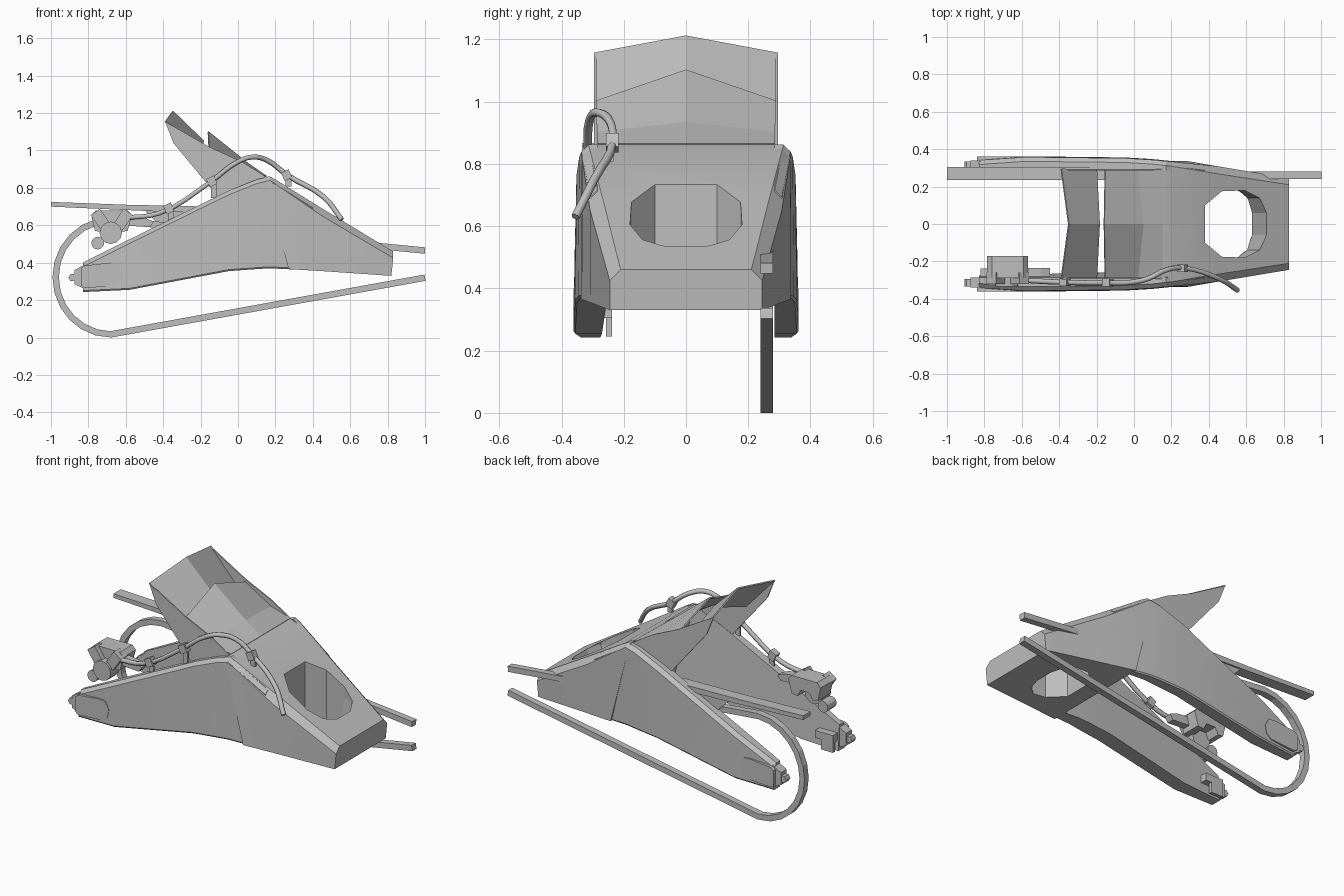
import bpy, bmesh, math
from mathutils import Vector

if "Cube" in bpy.data.objects:
    bpy.data.objects.remove(bpy.data.objects["Cube"])

grey = bpy.data.materials.new("plain_grey")
grey.use_nodes = True
grey.diffuse_color = (0.52, 0.52, 0.52, 1)
grey.node_tree.nodes["Principled BSDF"].inputs["Base Color"].default_value = (0.52, 0.52, 0.52, 1)


def finish(name, bm, smooth=None):
    bmesh.ops.recalc_face_normals(bm, faces=bm.faces[:])
    mesh = bpy.data.meshes.new(name)
    bm.to_mesh(mesh)
    bm.free()
    mesh.materials.append(grey)
    obj = bpy.data.objects.new(name, mesh)
    bpy.context.scene.collection.objects.link(obj)
    if smooth:
        bpy.ops.object.select_all(action='DESELECT')
        obj.select_set(True)
        bpy.context.view_layer.objects.active = obj
        bpy.ops.object.shade_smooth_by_angle(angle=math.radians(smooth))
    return obj


def loft(name, rings, smooth=None):
    """Skin a row of closed rings and cap both ends."""
    bm = bmesh.new()
    rows = [[bm.verts.new(p) for p in ring] for ring in rings]
    for a, b in zip(rows, rows[1:]):
        for i in range(len(a)):
            j = (i + 1) % len(a)
            bm.faces.new((a[i], a[j], b[j], b[i]))
    bm.faces.new(rows[0])
    bm.faces.new(rows[-1])
    return finish(name, bm, smooth)


def prism(name, outline, y0, y1):
    """Extrude an xz outline along y."""
    return loft(name, [[(x, y, z) for x, z in outline] for y in (y0, y1)])


def disc(cx, cz, r, n=12):
    return [(cx + r * math.cos(2 * math.pi * i / n), cz + r * math.sin(2 * math.pi * i / n)) for i in range(n)]


def box(name, x0, x1, y0, y1, z0, z1):
    return prism(name, [(x0, z0), (x1, z0), (x1, z1), (x0, z1)], y0, y1)


def sheet(name, rows, thick=0.008):
    """Thin folded plate from rows of points."""
    bm = bmesh.new()
    grid = [[bm.verts.new(p) for p in row] for row in rows]
    for a, b in zip(grid, grid[1:]):
        for i in range(len(a) - 1):
            bm.faces.new((a[i], a[i + 1], b[i + 1], b[i]))
    obj = finish(name, bm)
    mod = obj.modifiers.new("thickness", 'SOLIDIFY')
    mod.thickness = thick
    mod.offset = 0
    return obj


# Swingarm side arms: x, bottom, top, outer y, extra inner width of the right arm's bottom edge
stations = [(-0.83, 0.243, 0.40, 0.345, 0.01), (-0.58, 0.255, 0.525, 0.362, 0.015),
            (-0.05, 0.355, 0.785, 0.356, 0.03), (0.10, 0.366, 0.845, 0.347, 0.035),
            (0.17, 0.37, 0.862, 0.34, 0.035), (0.40, 0.359, 0.716, 0.312, 0.035)]
for side, label in ((1, "left"), (-1, "right")):
    rings = []
    for x, zb, zt, yo, wide in stations:
        c = 0.022
        inner = 0.285 - (wide if side < 0 else 0)
        prof = [(inner, zb), (yo - 0.006, zb), (yo, zb + 0.008), (yo - 0.004, zt - c), (yo - c - 0.005, zt), (0.285, zt)]
        rings.append([(x, side * y, z) for y, z in prof])
    loft(label + "_arm", rings, 25)

# Cross body joining the arms, with a raked rear wall: top x, bottom x, bottom, top, half width, chamfer
rings = []
for xt, xb, zb, zt, yo, c in ((0.15, 0.27, 0.366, 0.862, 0.338, 0.025), (0.2, 0.3, 0.364, 0.845, 0.334, 0.025),
                              (0.45, 0.45, 0.355, 0.69, 0.308, 0.04), (0.83, 0.82, 0.33, 0.46, 0.245, 0.035)):
    half = [(xb, yo, zb), (xt, yo, zt - c), (xt, yo - c, zt)]
    rings.append(half + [(x, -y, z) for x, y, z in reversed(half)])
body = loft("cross_body", rings, 20)

# Shock opening through the body, its front wall leaning back
hole = [(0.38, 0.10), (0.47, 0.175), (0.59, 0.18), (0.67, 0.14), (0.71, 0.06)]
hole += [(x, -y) for x, y in reversed(hole)]
cutter = loft("opening_cutter", [[(x - lean * max(0, x - 0.47), y, z) for x, y in hole]
                                 for z, lean in ((0.3, 0.4), (0.54, 0), (1.1, 0))])
cutter.hide_render = True
cut = body.modifiers.new("opening", 'BOOLEAN')
cut.object = cutter
cut.solver = 'EXACT'
bpy.context.view_layer.update()
cut_mesh = bpy.data.meshes.new_from_object(body.evaluated_get(bpy.context.evaluated_depsgraph_get()))
body.modifiers.clear()
body.data = cut_mesh
bpy.data.objects.remove(cutter)

# Axle plates, end caps and chain adjusters
slot = [(-0.84, 0.28), (-0.82, 0.265), (-0.66, 0.275), (-0.625, 0.30), (-0.615, 0.35),
        (-0.64, 0.395), (-0.68, 0.4), (-0.82, 0.385), (-0.84, 0.37)]
for s, label in ((1, "left"), (-1, "right")):
    prism(label + "_axle_plate", slot, s * 0.335, s * 0.361)
    prism(label + "_end_cap", [(-0.875, 0.285), (-0.82, 0.26), (-0.82, 0.39), (-0.875, 0.36)], s * 0.285, s * 0.34)
    prism(label + "_adjuster", disc(-0.885, 0.32, 0.022, 6), s * 0.295, s * 0.335)

# Lug inside the right arm end
box("axle_lug", -0.82, -0.74, -0.257, -0.237, 0.245, 0.305)
box("axle_lug_base", -0.82, -0.70, -0.285, -0.237, 0.305, 0.35)

# Folded rear guard: upper plate, lower plate and cheeks
sheet("guard_upper_plate", [[(-0.39, -0.295, 1.155), (-0.35, 0, 1.21), (-0.39, 0.295, 1.155)],
                            [(-0.20, -0.29, 0.95), (-0.185, 0, 1.05), (-0.20, 0.29, 0.95)]])
sheet("guard_lower_plate", [[(-0.155, -0.29, 1.0), (-0.16, 0, 1.10), (-0.155, 0.29, 1.0)],
                            [(0.02, -0.285, 0.90), (0.05, 0, 0.932), (0.02, 0.285, 0.90)],
                            [(0.15, -0.285, 0.862), (0.15, 0, 0.862), (0.15, 0.285, 0.862)]])
cheek = [(-0.39, 1.155), (-0.345, 1.04), (-0.11, 0.755), (0.15, 0.86), (0.02, 0.94), (-0.155, 1.02)]
for s, label in ((1, "left"), (-1, "right")):
    prism(label + "_guard_cheek", cheek, s * 0.287, s * 0.295)

# Chain: top run, rear wrap and bottom run
mid = [(-0.68 + 0.295 * math.cos(a), 0.322 + 0.305 * math.sin(a))
       for a in [math.radians(90 + 15 * i) for i in range(13)]]
path = [Vector(p) for p in [(1, 0.465)] + mid + [(1, 0.32)]]
inner, outer = [], []
for i, p in enumerate(path):
    d = (path[min(i + 1, len(path) - 1)] - path[max(i - 1, 0)]).normalized()
    n = Vector((-d.y, d.x)) * 0.017
    inner.append(p - n)
    outer.append(p + n)
loft("chain", [[(a.x, 0.24, a.y), (a.x, 0.28, a.y), (b.x, 0.28, b.y), (b.x, 0.24, b.y)]
               for a, b in zip(inner, outer)])

# Chain cover strip and its bracket
prism("chain_cover", [(-1, 0.70), (-0.45, 0.675), (-0.15, 0.665), (-0.15, 0.70), (-0.6, 0.71), (-1, 0.725)], 0.235, 0.305)
prism("cover_bracket", [(-0.5, 0.68), (-0.25, 0.67), (-0.4, 0.58)], 0.285, 0.295)

# Brake caliper: arched bridge block, piston cap, pin and lugs
prism("caliper_bridge", [(-0.785, 0.655), (-0.76, 0.68), (-0.59, 0.68), (-0.567, 0.655), (-0.59, 0.57),
                         (-0.63, 0.565), (-0.65, 0.605), (-0.71, 0.605), (-0.73, 0.565), (-0.765, 0.57)], -0.29, -0.17)
prism("caliper_piston_cap", disc(-0.68, 0.56, 0.06), -0.335, -0.25)
prism("caliper_pin", disc(-0.75, 0.505, 0.034), -0.325, -0.24)
for x, t in ((-0.735, -0.6), (-0.615, 0.6)):
    ring = [(x + u * math.cos(t) + v * math.sin(t), 0.63 - u * math.sin(t) + v * math.cos(t))
            for u, v in ((-0.03, -0.05), (0.03, -0.05), (0.03, 0.05), (-0.03, 0.05))]
    prism("caliper_lug", ring, -0.32, -0.26)
prism("caliper_mount", [(-0.62, 0.60), (-0.47, 0.59), (-0.45, 0.62), (-0.5, 0.64), (-0.6, 0.65)], -0.28, -0.235)

# Brake hose as a bevelled curve
curve = bpy.data.curves.new("brake_hose", 'CURVE')
curve.dimensions = '3D'
curve.bevel_depth = 0.014
curve.bevel_resolution = 1
curve.resolution_u = 4
hose = [(-0.60, -0.30, 0.64), (-0.42, -0.31, 0.665), (-0.15, -0.315, 0.83), (0.0, -0.31, 0.94), (0.08, -0.29, 0.965),
        (0.16, -0.25, 0.945), (0.26, -0.235, 0.87), (0.46, -0.295, 0.75), (0.555, -0.355, 0.63)]
spline = curve.splines.new('BEZIER')
spline.bezier_points.add(len(hose) - 1)
for bp, co in zip(spline.bezier_points, hose):
    bp.co = co
    bp.handle_left_type = bp.handle_right_type = 'AUTO'
curve.use_fill_caps = True
curve.materials.append(grey)
bpy.context.scene.collection.objects.link(bpy.data.objects.new("brake_hose", curve))

# Hose clips
for x, y, z, drop in ((-0.37, -0.312, 0.69, 0.07), (-0.14, -0.315, 0.835, 0.09), (0.26, -0.237, 0.868, 0.06)):
    prism("hose_clip", [(x - 0.03, z + 0.012), (x + 0.01, z + 0.032), (x + 0.03, z - 0.012), (x - 0.01, z - 0.032)],
          y - 0.02, y + 0.02)
    box("clip_stem", x - 0.005, x + 0.025, y - 0.006, y + 0.006, z - drop, z)
